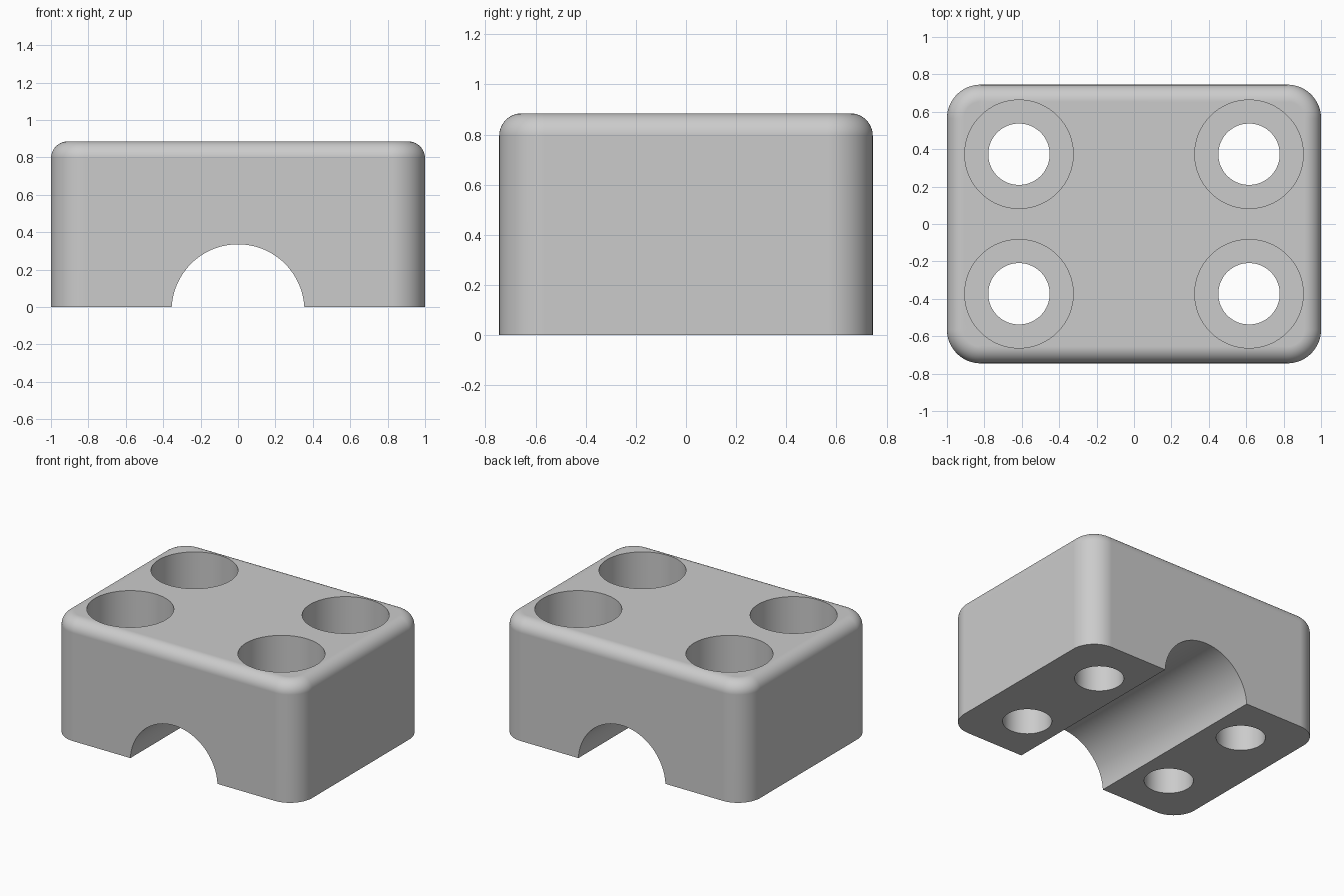
import bpy, bmesh, math

if "Cube" in bpy.data.objects:
    bpy.data.objects.remove(bpy.data.objects["Cube"], do_unlink=True)

WIDTH, DEPTH, HEIGHT = 2.0, 1.49, 0.885
CORNER, FILLET = 0.18, 0.09
HOLE_X, HOLE_Y = 0.615, 0.373
BORE_R, HOLE_R, BORE_FLOOR = 0.29, 0.164, 0.5
ARCH_R, ARCH_Z = 0.355, -0.02

grey = bpy.data.materials.new("plain grey")
grey.use_nodes = True
colour = (0.6, 0.6, 0.6, 1)
grey.diffuse_color = colour
grey.node_tree.nodes["Principled BSDF"].inputs["Base Color"].default_value = colour


def cylinder(name, radius, start, end, x, y, along_y=False):
    """Cutter cylinder, upright from z=start to z=end or lying along y."""
    middle = (start + end) / 2
    bpy.ops.mesh.primitive_cylinder_add(
        vertices=96, radius=radius, depth=end - start,
        location=(x, middle, y) if along_y else (x, y, middle),
        rotation=(math.pi / 2, 0, 0) if along_y else (0, 0, 0))
    obj = bpy.context.object
    obj.name = name
    obj.hide_render = True
    return obj


# Block: round the upright corners, then the top rim
bm = bmesh.new()
bmesh.ops.create_cube(bm, size=1)
for v in bm.verts:
    v.co = (v.co.x * WIDTH, v.co.y * DEPTH, (v.co.z + 0.5) * HEIGHT)
upright = [e for e in bm.edges if abs(e.verts[0].co.z - e.verts[1].co.z) > 0.1]
bmesh.ops.bevel(bm, geom=upright, offset=CORNER, segments=16, profile=0.5, affect='EDGES')
rim = [e for e in bm.edges if all(v.co.z > HEIGHT - 0.001 for v in e.verts)]
bmesh.ops.bevel(bm, geom=rim, offset=FILLET, segments=12, profile=0.5, affect='EDGES')
mesh = bpy.data.meshes.new("clamp_block")
bm.to_mesh(mesh)
bm.free()
block = bpy.data.objects.new("clamp_block", mesh)
bpy.context.collection.objects.link(block)
mesh.materials.append(grey)

# Arched channel through the underside, and four counterbored bolt holes
cutters = [cylinder("channel_cutter", ARCH_R, -DEPTH, DEPTH, 0, ARCH_Z, along_y=True)]
for sx in (-1, 1):
    for sy in (-1, 1):
        x, y = sx * HOLE_X, sy * HOLE_Y
        cutters.append(cylinder("bolt_hole_cutter", HOLE_R, -0.2, HEIGHT + 0.2, x, y))
        cutters.append(cylinder("counterbore_cutter", BORE_R, BORE_FLOOR, HEIGHT + 0.3, x, y))

bpy.ops.object.select_all(action='DESELECT')
block.select_set(True)
bpy.context.view_layer.objects.active = block
for cutter in cutters:
    mod = block.modifiers.new("cut", 'BOOLEAN')
    mod.operation = 'DIFFERENCE'
    mod.solver = 'EXACT'
    mod.object = cutter
    bpy.ops.object.modifier_apply(modifier=mod.name)
    bpy.data.objects.remove(cutter, do_unlink=True)

# Smooth the rounded surfaces, keeping cut edges crisp and flats flat
bpy.ops.object.shade_smooth_by_angle(angle=math.radians(30))
flats = block.modifiers.new("flat_faces", 'WEIGHTED_NORMAL')
flats.keep_sharp = True
